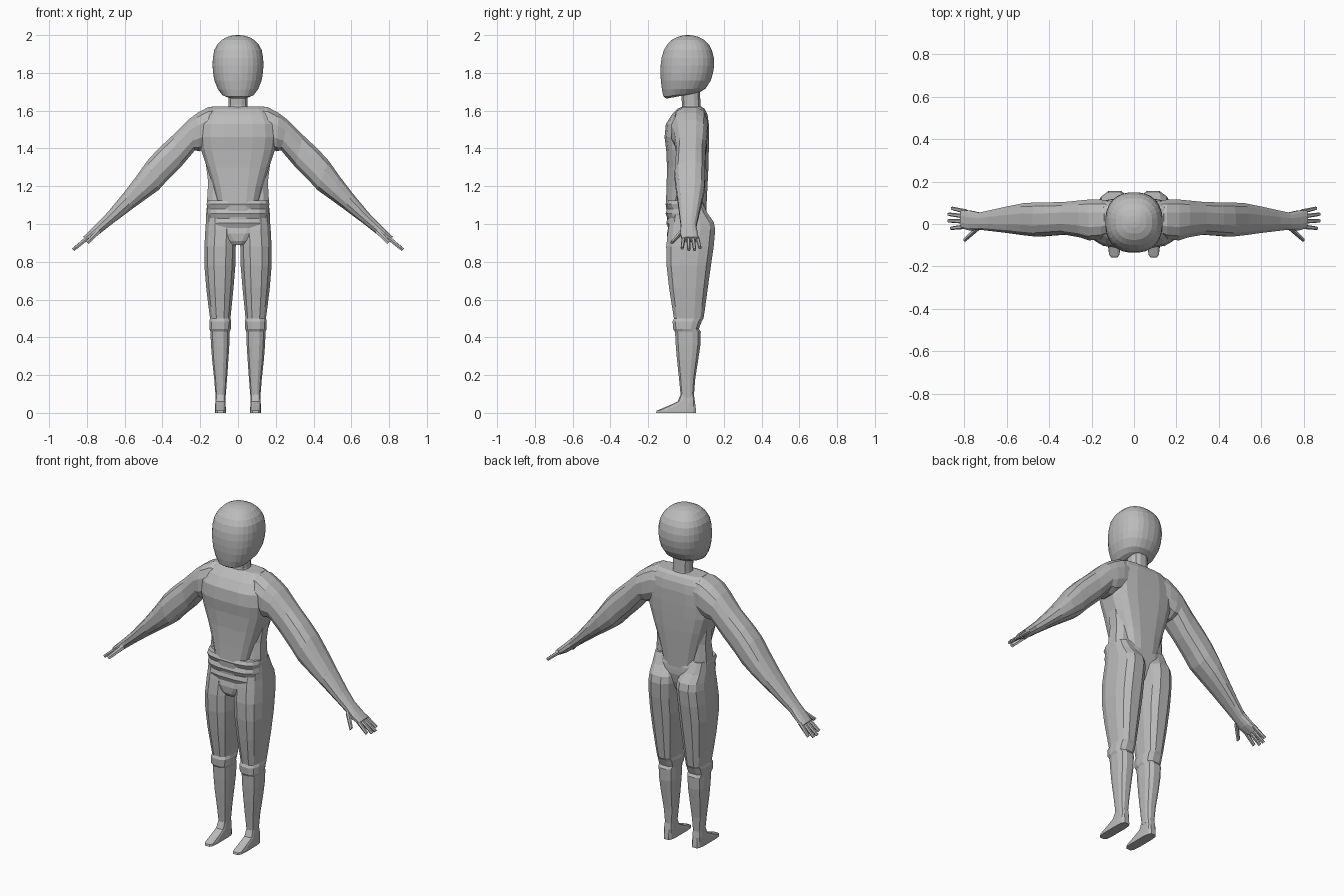
import bpy, bmesh, math
from mathutils import Vector

grey = bpy.data.materials.new("plain grey")
grey.diffuse_color = (0.5, 0.5, 0.5, 1)


def power(v, e):
    return math.copysign(abs(v) ** e, v)


def loft(name, rings, sides=12, e=0.8, mirror=False, bend=None):
    """Rings are (x0, z0, x1, z1, y_front, y_back): a span in x-z plus a depth range."""
    bm = bmesh.new()
    loops = []
    for x0, z0, x1, z1, yf, yb in rings:
        loop = []
        for i in range(sides):
            a = 2 * math.pi * (i + 0.5) / sides
            t = 0.5 + 0.5 * power(math.cos(a), e) / power(math.cos(math.pi / sides), e)
            s = 0.5 + 0.5 * power(math.sin(a), e)
            co = Vector((x0 + (x1 - x0) * t, yf + (yb - yf) * s, z0 + (z1 - z0) * t))
            loop.append(bm.verts.new(bend(co) if bend else co))
        loops.append(loop)
    for a, b in zip(loops, loops[1:]):
        for i in range(sides):
            j = (i + 1) % sides
            bm.faces.new((a[i], a[j], b[j], b[i]))
    bm.faces.new(loops[0])
    bm.faces.new(loops[-1])
    if mirror:
        copy = bmesh.ops.duplicate(bm, geom=bm.verts[:] + bm.edges[:] + bm.faces[:])
        for v in copy["geom"]:
            if isinstance(v, bmesh.types.BMVert):
                v.co.x *= -1
    bmesh.ops.recalc_face_normals(bm, faces=bm.faces[:])
    me = bpy.data.meshes.new(name)
    bm.to_mesh(me)
    bm.free()
    me.materials.append(grey)
    ob = bpy.data.objects.new(name, me)
    bpy.context.collection.objects.link(ob)
    return ob


def level(rows):
    """Centred horizontal rings from (z, half_width, y_front, y_back)."""
    return [(-w, z, w, z, f, b) for z, w, f, b in rows]


def side(rows):
    """Off-centre horizontal rings from (z, inner_x, outer_x, y_front, y_back)."""
    return [(i, z, o, z, f, b) for z, i, o, f, b in rows]


# Head, with the jaw dropping toward the chin
def chin(co):
    if co.z < 1.72:
        co.z -= 0.25 * (1.72 - co.z) * 2 * max(-1, min(1, (0 - co.y) / 0.1))
    return co


loft("head", level([
    (1.683, .045, -.09, .04), (1.683, .062, -.105, .065), (1.69, .085, -.12, .08),
    (1.715, .107, -.128, .105), (1.76, .125, -.134, .132), (1.80, .132, -.136, .144),
    (1.84, .135, -.135, .15), (1.88, .133, -.13, .148), (1.92, .126, -.118, .138),
    (1.95, .11, -.10, .122), (1.975, .086, -.075, .097), (1.99, .058, -.046, .068),
    (1.998, .028, -.016, .038), (2.0, .005, .007, .015)]), 28, 0.85, bend=chin)

loft("neck", level([(1.58, .062, -.03, .085), (1.63, .05, -.022, .078),
                    (1.72, .052, -.03, .075)]), 12)

# Tapered chest plate and back
loft("torso", level([
    (1.02, .10, -.10, .105), (1.10, .108, -.108, .11), (1.20, .132, -.104, .115),
    (1.30, .165, -.102, .12), (1.39, .195, -.106, .122), (1.46, .205, -.115, .123),
    (1.53, .20, -.108, .122), (1.58, .18, -.075, .115), (1.61, .155, -.045, .10),
    (1.622, .14, -.02, .08)]), 16, 0.6)

# Flank between chest and hips
loft("flank", level([(1.02, .162, -.06, .085), (1.12, .164, -.065, .085),
                     (1.22, .158, -.05, .08), (1.40, .18, -.03, .08)]), 12, 0.6)

# Folded belly and pelvis
loft("pelvis", level([
    (.89, .045, -.085, .05), (.91, .06, -.098, .07), (.95, .115, -.102, .09),
    (.98, .15, -.096, .10), (1.005, .158, -.106, .105), (1.03, .16, -.099, .11),
    (1.055, .163, -.11, .11), (1.08, .163, -.10, .108), (1.105, .166, -.111, .10),
    (1.125, .162, -.10, .09)]), 16, 0.65)

# Legs with buttock, knee band and calf
loft("leg", side([
    (1.12, .07, .162, -.06, .085), (1.06, .035, .168, -.075, .115),
    (1.01, .012, .17, -.09, .15), (.97, .008, .173, -.098, .158),
    (.88, .012, .178, -.108, .15), (.78, .014, .178, -.106, .135),
    (.66, .024, .168, -.092, .118), (.56, .034, .156, -.076, .104),
    (.50, .040, .148, -.066, .095), (.485, .036, .152, -.073, .085),
    (.445, .038, .152, -.07, .07), (.43, .044, .146, -.06, .08),
    (.36, .046, .143, -.056, .078), (.28, .051, .137, -.049, .066),
    (.18, .058, .126, -.038, .05), (.08, .066, .118, -.028, .042)]),
    12, 0.75, mirror=True)

# Feet, a heel block drawn out to a thin toe
loft("foot", side([(0, .064, .122, -.16, .055), (.012, .064, .122, -.157, .055),
                   (.035, .065, .121, -.10, .052), (.06, .066, .12, -.045, .048),
                   (.10, .068, .116, -.028, .042)]), 12, 0.5, mirror=True)

# Shoulders and arms, each ring spans lower edge to upper edge
loft("arm", [
    (.10, 1.42, .10, 1.622, -.05, .11), (.17, 1.40, .155, 1.62, -.075, .118),
    (.205, 1.385, .215, 1.588, -.08, .118), (.228, 1.39, .265, 1.55, -.066, .114),
    (.30, 1.305, .345, 1.47, -.052, .106), (.375, 1.23, .425, 1.395, -.058, .104),
    (.42, 1.18, .48, 1.335, -.062, .104), (.49, 1.13, .54, 1.25, -.055, .10),
    (.565, 1.076, .605, 1.165, -.045, .086), (.66, 1.005, .69, 1.062, -.034, .066),
    (.715, .962, .74, 1.01, -.028, .055), (.755, .93, .785, .965, -.032, .064),
    (.80, .905, .82, .932, -.022, .068)], 12, 0.8, mirror=True)


# Fingers and thumb as slim tapered prisms: root to tip
def finger(name, root, tip, r):
    rings = []
    for (x, y, z), k in ((root, r), (tip, r * .75)):
        rings.append((x - k * .65, z - k * .75, x + k * .65, z + k * .75, y - k, y + k))
    loft(name, rings, 6, 0.8, mirror=True)


for n, (y, ty, tx, tz) in enumerate([(-.012, -.020, .862, .872), (.012, .015, .874, .864),
                                     (.035, .046, .873, .864), (.058, .074, .858, .874)]):
    finger("finger_%d" % (n + 1), (.79, y, .932), (tx, ty, tz), .011)
finger("thumb", (.735, -.018, .965), (.797, -.074, .902), .013)
